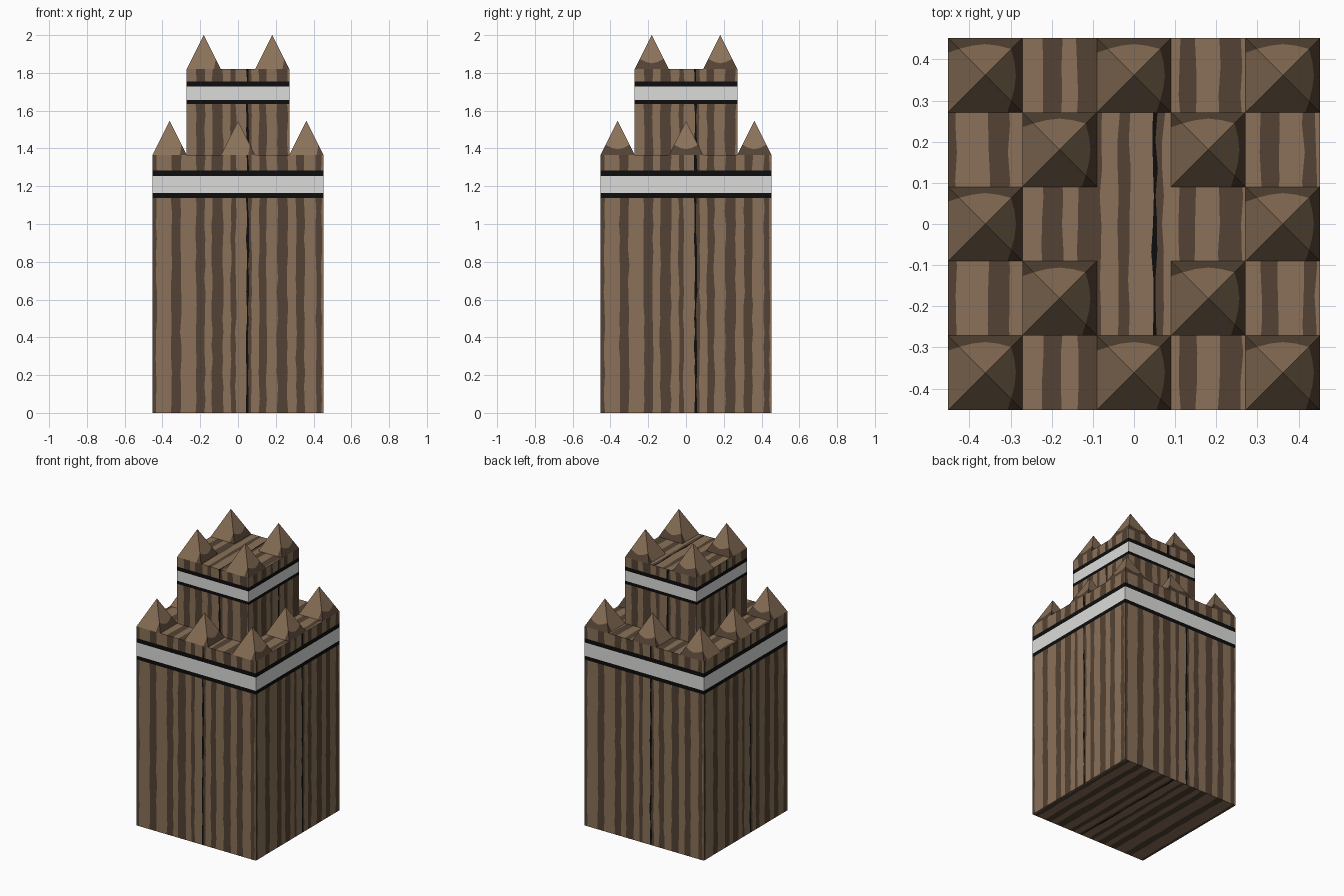
import bpy, bmesh, math, random
from mathutils import Matrix, Vector

if "Cube" in bpy.data.objects:
    bpy.data.objects.remove(bpy.data.objects["Cube"])

random.seed(4)
W1, W2 = 0.4525, 0.2715          # half widths of the two tiers
Z1, Z2 = 1.365, 1.82             # roof heights of the two tiers
CELL = 0.181                     # spike base width and height


def material(name, rgb):
    m = bpy.data.materials.new(name)
    m.diffuse_color = (*rgb, 1)
    m.use_nodes = True
    m.node_tree.nodes["Principled BSDF"].inputs["Base Color"].default_value = m.diffuse_color
    return m


MATS = [material("light wood", (0.254, 0.165, 0.098)),
        material("dark wood", (0.087, 0.055, 0.033)),
        material("black trim", (0.004, 0.004, 0.004)),
        material("pale band", (0.71, 0.71, 0.70))]
LIGHT, DARK, BLACK, PALE = range(4)

# Dark grain intervals across a face, and the black seam
GRAIN = [(-0.4525, -0.432, DARK), (-0.352, -0.303, DARK), (-0.222, -0.175, DARK),
         (-0.137, -0.080, DARK), (-0.038, -0.012, DARK), (0.045, 0.056, BLACK),
         (0.056, 0.072, DARK), (0.112, 0.150, DARK), (0.208, 0.262, DARK),
         (0.308, 0.352, DARK), (0.412, 0.442, DARK)]


def make_object(name, bm):
    bmesh.ops.remove_doubles(bm, verts=bm.verts, dist=1e-5)
    me = bpy.data.meshes.new(name)
    bm.to_mesh(me)
    bm.free()
    for m in MATS:
        me.materials.append(m)
    ob = bpy.data.objects.new(name, me)
    bpy.context.collection.objects.link(ob)
    return ob


def poly(bm, pts, mat):
    bm.faces.new([bm.verts.new(p) for p in pts]).material_index = mat


def grain_panel(bm, w, v0, v1, place):
    """Wavy striped rectangle; place(u, v) maps it into space."""
    rows = max(1, round((v1 - v0) / 0.07))
    cuts, mats, last = [-w], [], -w
    for a, b, m in GRAIN:
        a, b = max(a, -w), min(b, w)
        if b <= a:
            continue
        if a > last + 1e-6:
            cuts.append(a)
            mats.append(LIGHT)
        cuts.append(b)
        mats.append(m)
        last = b
    if last < w - 1e-6:
        cuts.append(w)
        mats.append(LIGHT)
    grid = []
    for r in range(rows + 1):
        v = v0 + (v1 - v0) * r / rows
        line = [c + (random.uniform(-0.004, 0.004) if 0 < i < len(cuts) - 1 else 0)
                for i, c in enumerate(cuts)]
        grid.append([place(c, v) for c in line])
    for r in range(rows):
        for i, m in enumerate(mats):
            poly(bm, [grid[r][i], grid[r][i + 1], grid[r + 1][i + 1], grid[r + 1][i]], m)


def side(w, k):
    rot = Matrix.Rotation(k * math.pi / 2, 3, 'Z')
    return lambda u, v: rot @ Vector((u, -w, v))


def walls(name, w, z0, z1, roof=False, base=False):
    bm = bmesh.new()
    for k in range(4):
        grain_panel(bm, w, z0, z1, side(w, k))
    if roof:
        grain_panel(bm, w, -w, w, lambda u, v: Vector((u, v, z1)))
    if base:
        grain_panel(bm, w, -w, w, lambda u, v: Vector((u, -v, z0)))
    make_object(name, bm)


def band(name, w, levels):
    """Pale band with a black edge above and below, flush with the wall."""
    bm = bmesh.new()
    for k in range(4):
        p = side(w, k)
        for z0, z1, m in zip(levels, levels[1:], (BLACK, PALE, BLACK)):
            poly(bm, [p(-w, z0), p(w, z0), p(w, z1), p(-w, z1)], m)
    make_object(name, bm)


def spike(name, x, y, z):
    """Four-sided spike, worn dark near the base on its right and back faces."""
    bm = bmesh.new()
    h = CELL / 2
    arc = [(-0.7, 0.3), (-0.35, 0.21), (0, 0.17), (0.35, 0.21), (0.7, 0.3)]
    for k in range(4):                       # front, right, back, left
        rot = Matrix.Rotation(k * math.pi / 2, 3, 'Z')

        def p(c):
            u, t = c
            return rot @ Vector((u * h, -h * (1 - t), t * CELL)) + Vector((x, y, z))
        if k in (1, 2):
            poly(bm, [p(c) for c in arc + [(0, 1)]], LIGHT)
            poly(bm, [p(c) for c in [(-1, 0), (1, 0)] + arc[::-1]], DARK)
        else:
            s = 1 if k == 0 else -1          # dark corner next to the worn faces
            light = [(-s, 0), (0.6 * s, 0), (0.7 * s, 0.3), (0, 1)]
            dark = [(0.6 * s, 0), (s, 0), (0.7 * s, 0.3)]
            for pts, m in ((light, LIGHT), (dark, DARK)):
                poly(bm, [p(c) for c in pts[::s]], m)
    make_object(name, bm)


# Lower tier
walls("lower_wall", W1, 0, 1.138, base=True)
band("lower_band", W1, (1.138, 1.164, 1.255, 1.284))
walls("lower_parapet", W1, 1.284, Z1, roof=True)

# Upper tier
walls("upper_wall", W2, Z1, 1.636)
band("upper_band", W2, (1.636, 1.657, 1.728, 1.754))
walls("upper_parapet", W2, 1.754, Z2, roof=True)

# Spikes around the lower roof edge and on the upper roof corners
for i in (-2, 0, 2):
    for j in (-2, 0, 2):
        if i or j:
            spike("lower_spike", i * CELL, j * CELL, Z1)
for i in (-1, 1):
    for j in (-1, 1):
        spike("upper_spike", i * CELL, j * CELL, Z2)
